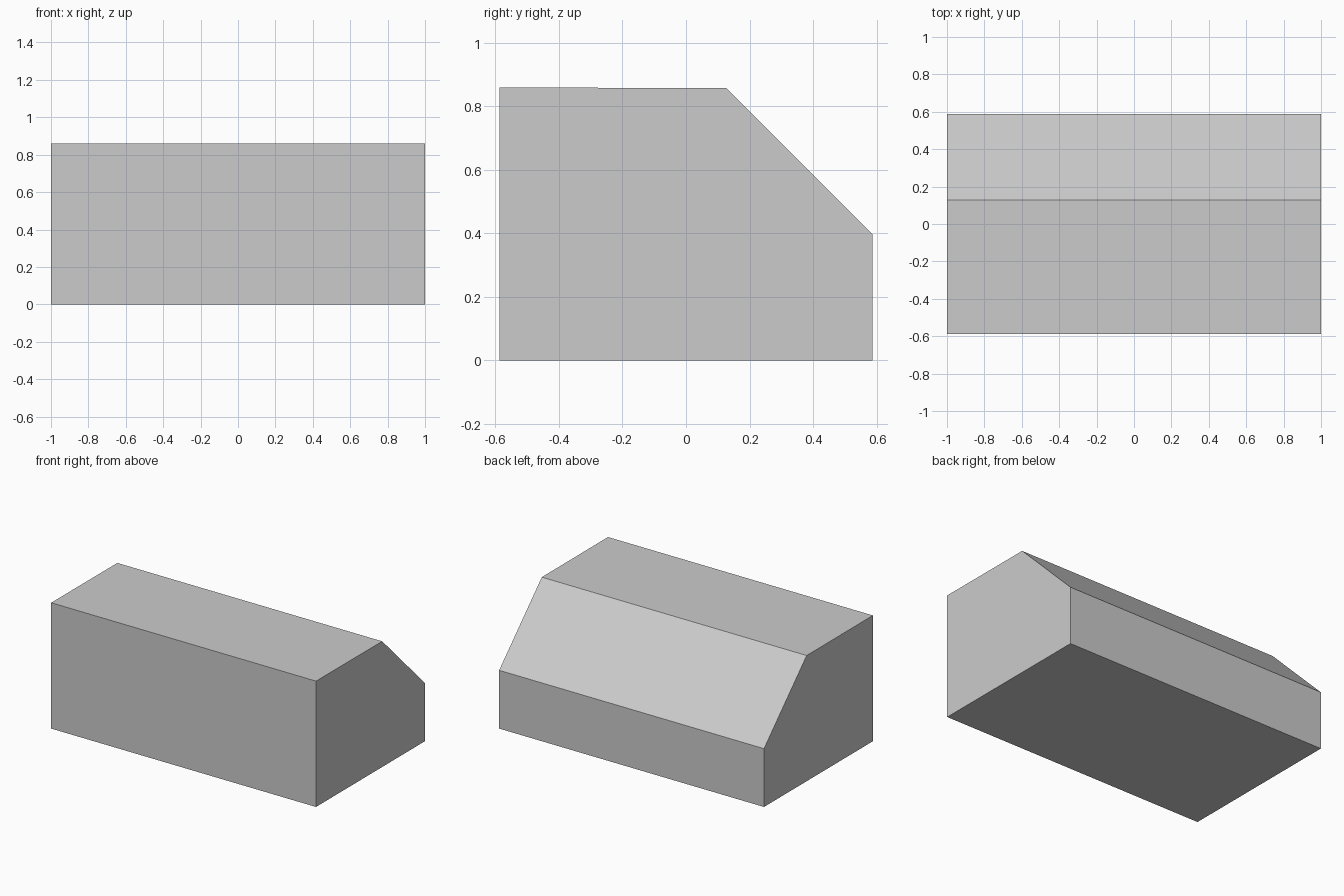
import bpy
import bmesh

if "Cube" in bpy.data.objects:
    bpy.data.objects.remove(bpy.data.objects["Cube"])

# Side profile (y, z) of the block with its sloped back top edge
PROFILE = [(-0.587, 0), (0.587, 0), (0.587, 0.398), (0.127, 0.858), (-0.587, 0.859)]
LENGTH = 2.0

# Extrude the profile along x
bm = bmesh.new()
face = bm.faces.new([bm.verts.new((-LENGTH / 2, y, z)) for y, z in PROFILE])
result = bmesh.ops.extrude_face_region(bm, geom=[face], use_keep_orig=True)
verts = [v for v in result["geom"] if isinstance(v, bmesh.types.BMVert)]
bmesh.ops.translate(bm, verts=verts, vec=(LENGTH, 0, 0))
bmesh.ops.recalc_face_normals(bm, faces=bm.faces)

mesh = bpy.data.meshes.new("chamfered_block")
bm.to_mesh(mesh)
bm.free()
block = bpy.data.objects.new("chamfered_block", mesh)
bpy.context.collection.objects.link(block)
